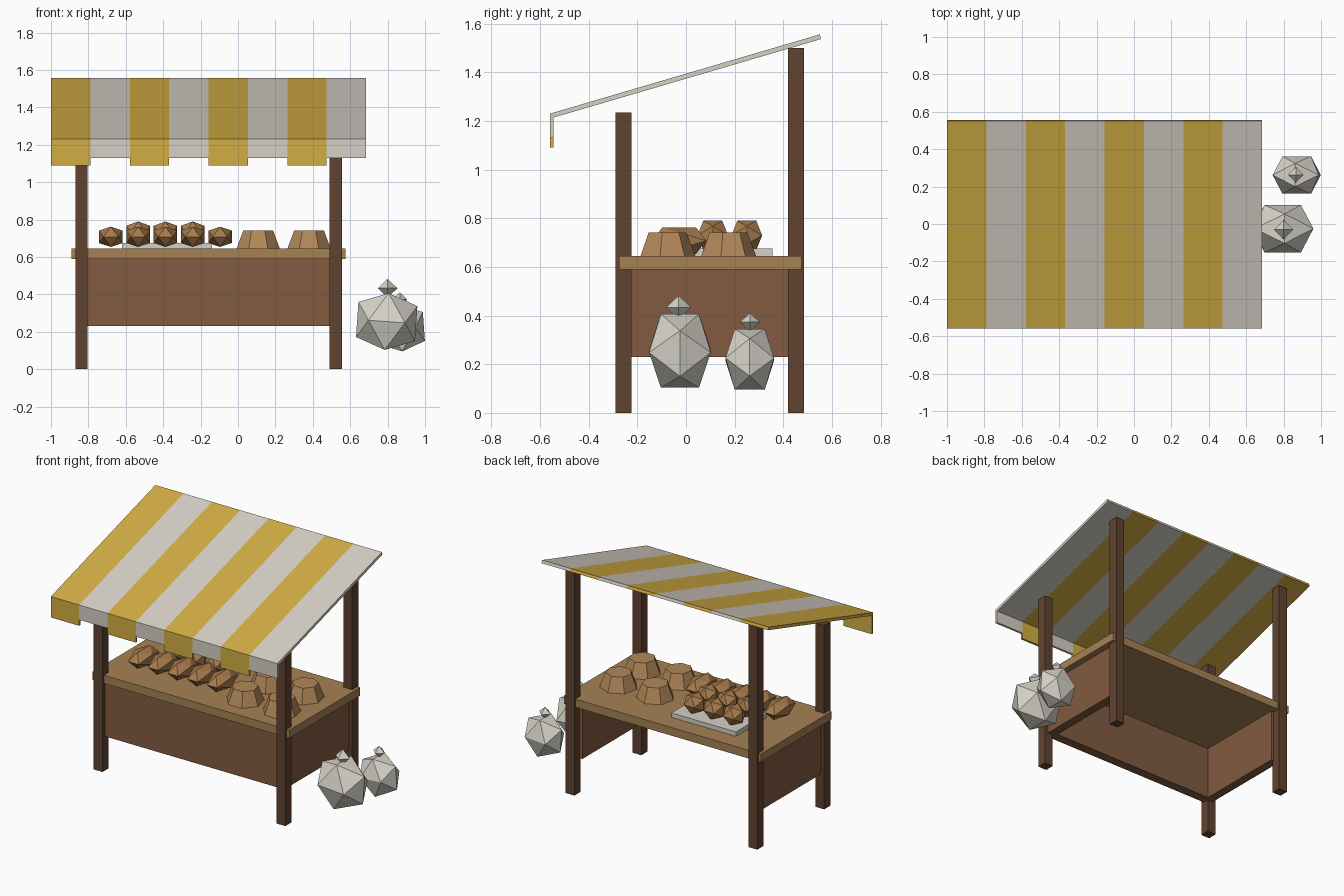
import bpy, bmesh, math
from mathutils import Matrix, Vector

cube = bpy.data.objects.get("Cube")
if cube:
    bpy.data.objects.remove(cube)


def material(name, rgb):
    m = bpy.data.materials.new(name)
    lin = [((c / 255 + 0.055) / 1.055) ** 2.4 for c in rgb] + [1]
    m.use_nodes = True
    m.diffuse_color = lin
    b = m.node_tree.nodes["Principled BSDF"]
    b.inputs["Base Color"].default_value = lin
    b.inputs["Roughness"].default_value = 0.9
    return m


DARK = material("dark wood", (97, 68, 48))
PANEL = material("red brown wood", (130, 91, 65))
LIGHT = material("light wood", (166, 130, 84))
YELLOW = material("yellow cloth", (212, 174, 68))
WHITE = material("white cloth", (214, 208, 198))
CRUST = material("bread crust", (168, 124, 76))
TUB = material("tan loaf", (178, 136, 90))
SACK = material("sack cloth", (214, 211, 200))


def finish(name, bm, mat):
    bmesh.ops.recalc_face_normals(bm, faces=bm.faces)
    me = bpy.data.meshes.new(name)
    bm.to_mesh(me)
    bm.free()
    me.materials.append(mat)
    ob = bpy.data.objects.new(name, me)
    bpy.context.collection.objects.link(ob)
    return ob


def box(name, mat, x, y, z):
    bm = bmesh.new()
    size = [b - a for a, b in (x, y, z)]
    mid = [(a + b) / 2 for a, b in (x, y, z)]
    bmesh.ops.create_cube(bm, size=1, matrix=Matrix.Translation(mid) @ Matrix.Diagonal((*size, 1)))
    return finish(name, bm, mat)


def hull(name, mat, points, center, half, tilt=0):
    """Convex solid through unit points, scaled to the half sizes."""
    bm = bmesh.new()
    for p in points:
        bm.verts.new(p)
    bmesh.ops.convex_hull(bm, input=bm.verts[:])
    bm.transform(Matrix.Translation(center) @ Matrix.Rotation(tilt, 4, 'Y') @ Matrix.Diagonal((*half, 1)))
    return finish(name, bm, mat)


# Unit twenty-sided and eight-sided solids with edges square to the axes
G = (math.sqrt(5) - 1) / 2
ICOSA = []
OCTA = []
for i in range(3):
    for s in (-1, 1):
        p = Vector((0, 0, 0))
        p[i] = s
        OCTA.append(p)
        for t in (-1, 1):
            q = p.copy()
            q[(i - 1) % 3] = t * G
            ICOSA.append(q)

# Corner posts
for side, x in (("right", -0.87), ("left", 0.49)):
    box(f"front_post_{side}", DARK, (x, x + 0.065), (-0.29, -0.225), (0, 1.235))
    box(f"back_post_{side}", DARK, (x, x + 0.065), (0.42, 0.485), (0, 1.5))

# Counter and its panels, open at the back
box("counter_top", LIGHT, (-0.89, 0.575), (-0.275, 0.475), (0.59, 0.645))
box("front_panel", PANEL, (-0.845, 0.53), (-0.265, -0.2), (0.23, 0.59))
box("side_panel_right", PANEL, (-0.845, -0.785), (-0.2, 0.43), (0.23, 0.59))
box("side_panel_left", PANEL, (0.47, 0.53), (-0.2, 0.43), (0.23, 0.59))

# Striped awning with a hanging front edge
STRIPES = 8
width = 1.685 / STRIPES
for i in range(STRIPES):
    drop, mat = ((1.09, YELLOW), (1.13, WHITE))[i % 2]
    profile = [(-0.56, drop), (-0.56, 1.23), (0.55, 1.556), (0.556, 1.537), (-0.545, 1.214), (-0.545, drop)]
    bm = bmesh.new()
    x = -1 + i * width
    face = bm.faces.new([bm.verts.new((x, y, z)) for y, z in profile])
    ext = bmesh.ops.extrude_face_region(bm, geom=[face])
    bmesh.ops.translate(bm, vec=(width, 0, 0), verts=[v for v in ext["geom"] if isinstance(v, bmesh.types.BMVert)])
    finish(f"awning_stripe_{i + 1}", bm, mat)

# Round loaves, two by two
for i, x in enumerate((0.108, 0.38)):
    for j, y in enumerate((-0.08, 0.17)):
        bm = bmesh.new()
        bmesh.ops.create_cone(bm, cap_ends=True, segments=7, radius1=0.119, radius2=0.082, depth=0.097,
                              matrix=Matrix.Translation((x, y, 0.6925)))
        finish(f"round_loaf_{i}_{j}", bm, TUB)

# Long loaves in front, rolls on a tray behind
for i in range(5):
    hull(f"long_loaf_{i + 1}", CRUST, ICOSA, (-0.68 + i * 0.146, -0.028, 0.708), (0.063, 0.112, 0.054))
box("tray", WHITE, (-0.62, -0.14), (0.03, 0.355), (0.645, 0.675))
for i in range(3):
    for j, y in enumerate((0.11, 0.25)):
        hull(f"roll_{i}_{j}", CRUST, ICOSA, (-0.534 + i * 0.146, y, 0.73), (0.063, 0.063, 0.06))

# Tied sacks beside the stall
hull("front_sack", SACK, ICOSA, (0.795, -0.025, 0.255), (0.158, 0.127, 0.152), math.radians(4))
hull("front_sack_knot", SACK, OCTA, (0.8, -0.03, 0.433), (0.052, 0.052, 0.05))
hull("back_sack", SACK, ICOSA, (0.87, 0.262, 0.22), (0.124, 0.1, 0.125), math.radians(-4))
hull("back_sack_knot", SACK, OCTA, (0.865, 0.263, 0.373), (0.041, 0.041, 0.038))
